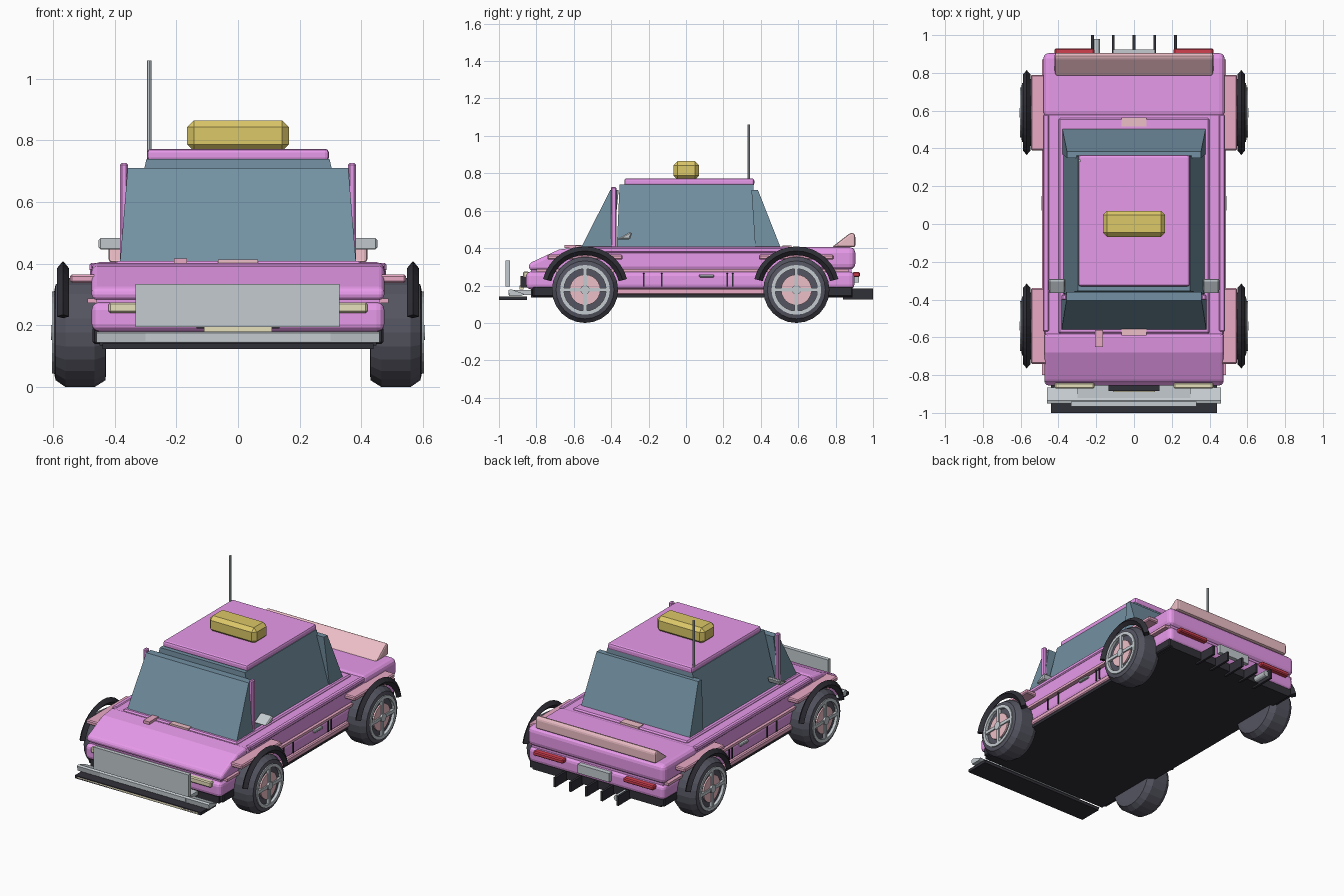
import bpy, bmesh, math
from math import sin, cos, pi

def mat(name, r, g, b):
    m = bpy.data.materials.new(name)
    m.diffuse_color = (r, g, b, 1)
    return m

PINK = mat("body_pink", 0.80, 0.32, 0.82)
ROSE = mat("rose_trim", 0.82, 0.40, 0.56)
PALE = mat("pale_rose", 0.85, 0.52, 0.57)
DARK = mat("dark_trim", 0.03, 0.03, 0.04)
TYRE = mat("tyre_slate", 0.09, 0.09, 0.12)
GLASS = mat("glass_blue", 0.17, 0.28, 0.36)
STEEL = mat("steel", 0.55, 0.60, 0.63)
AMBER = mat("amber", 0.72, 0.58, 0.14)
CREAM = mat("cream", 0.80, 0.75, 0.50)
RED = mat("red", 0.65, 0.05, 0.08)

def finish(name, bm, m, bevel=0.0, seg=1):
    bmesh.ops.recalc_face_normals(bm, faces=bm.faces)
    me = bpy.data.meshes.new(name)
    bm.to_mesh(me)
    bm.free()
    o = bpy.data.objects.new(name, me)
    bpy.context.collection.objects.link(o)
    me.materials.append(m)
    if bevel:
        b = o.modifiers.new("Bevel", 'BEVEL')
        b.width, b.segments, b.limit_method = bevel, seg, 'ANGLE'
    return o

def loft(name, rings, m, bevel=0.0, seg=1):
    """Skin a list of equal-length point rings and cap both ends."""
    bm = bmesh.new()
    rs = [[bm.verts.new(p) for p in r] for r in rings]
    n = len(rs[0])
    for a, b in zip(rs, rs[1:]):
        for i in range(n):
            j = (i + 1) % n
            bm.faces.new((a[i], a[j], b[j], b[i]))
    bm.faces.new(rs[0])
    bm.faces.new(rs[-1])
    return finish(name, bm, m, bevel, seg)

def prism(name, prof, x0, x1, m, bevel=0.0, seg=1):
    """Extrude a (y, z) side profile along x."""
    return loft(name, [[(x, y, z) for y, z in prof] for x in (x0, x1)], m, bevel, seg)

def box(name, x0, x1, y0, y1, z0, z1, m, bevel=0.0, seg=1):
    return prism(name, [(y0, z0), (y1, z0), (y1, z1), (y0, z1)], x0, x1, m, bevel, seg)

def lathe(name, prof, sx, cy, cz, m, n=24):
    """Revolve (radius, x) points about a wheel axle."""
    return loft(name, [[(sx * x, cy + r * cos(2 * pi * i / n), cz + r * sin(2 * pi * i / n))
                        for i in range(n)] for r, x in prof], m)

# Floor and body shells
box("floor_pan", -0.45, 0.45, -0.83, 0.89, 0.135, 0.20, DARK)
box("lower_body", -0.475, 0.475, -0.855, 0.90, 0.18, 0.275, PINK, 0.025, 3)
box("body_seam", -0.46, 0.46, -0.83, 0.885, 0.26, 0.30, PINK)
prism("hood", [(-0.84, 0.282), (-0.58, 0.282), (-0.58, 0.405), (-0.68, 0.392), (-0.84, 0.318)],
      -0.475, 0.475, PINK, 0.025, 3)
box("door_body", -0.475, 0.475, -0.60, 0.60, 0.282, 0.398, PINK, 0.02, 2)
box("cabin_base", -0.40, 0.40, -0.58, 0.56, 0.38, 0.409, PINK, 0.008)
box("rear_deck", -0.48, 0.48, 0.565, 0.905, 0.285, 0.405, PINK, 0.03, 3)

# Cabin glass
def taper(name, base, top, m):
    rect = lambda x, y0, y1, z: [(-x, y0, z), (x, y0, z), (x, y1, z), (-x, y1, z)]
    return loft(name, [rect(*base), rect(*top)], m)

taper("side_windows", (0.375, -0.37, 0.375, 0.405), (0.297, -0.355, 0.36, 0.74), GLASS)
taper("windshield", (0.383, -0.56, -0.39, 0.405), (0.358, -0.405, -0.36, 0.71), GLASS)
taper("rear_window", (0.38, 0.37, 0.505, 0.405), (0.355, 0.35, 0.385, 0.71), GLASS)
box("roof", -0.295, 0.295, -0.33, 0.365, 0.733, 0.773, PINK, 0.012, 2)
box("roof_light", -0.165, 0.165, -0.068, 0.07, 0.765, 0.865, AMBER, 0.022)
loft("antenna", [[(-0.288 + 0.007 * cos(i * pi / 4), 0.335 + 0.007 * sin(i * pi / 4), z)
                  for i in range(8)] for z in (0.74, 1.06)], STEEL)

# Small vents on the cowl and deck
box("cowl_vent", -0.065, 0.065, -0.59, -0.55, 0.40, 0.413, PALE)
box("hood_vent", -0.207, -0.165, -0.65, -0.56, 0.40, 0.417, ROSE)
box("deck_vent", -0.065, 0.065, 0.515, 0.565, 0.40, 0.413, PALE)

# Rear spoiler, plate, exhaust and diffuser
prism("spoiler", [(0.78, 0.405), (0.905, 0.405), (0.905, 0.47), (0.89, 0.485), (0.87, 0.475)],
      -0.42, 0.42, PALE, 0.012, 2)
box("rear_plate", -0.11, 0.11, 0.895, 0.925, 0.215, 0.27, STEEL)
for i in range(-2, 3):
    box("diffuser_fin", i * 0.11 - 0.007, i * 0.11 + 0.007, 0.84, 1.0, 0.125, 0.185, DARK)
loft("exhaust", [[(-0.2 + 0.019 * cos(i * pi / 6), y, 0.16 + 0.019 * sin(i * pi / 6))
                  for i in range(12)] for y in (0.86, 0.98)], STEEL)

# Nose: push plate, bumper bar, splitter, grille
box("push_plate", -0.333, 0.33, -0.965, -0.94, 0.195, 0.335, STEEL)
prism("bumper_bar", [(-0.95, 0.175), (-0.935, 0.18), (-0.865, 0.155), (-0.88, 0.145), (-0.945, 0.145)],
      -0.46, 0.46, STEEL)
box("bumper_mount", -0.30, 0.30, -0.95, -0.83, 0.15, 0.175, STEEL)
box("splitter", -0.44, 0.44, -1.0, -0.85, 0.123, 0.141, DARK)
box("splitter_lip", -0.42, 0.42, -1.0, -0.985, 0.124, 0.135, CREAM)
box("grille", -0.135, 0.135, -0.885, -0.84, 0.19, 0.25, DARK)
box("front_plate", -0.11, 0.11, -0.89, -0.87, 0.18, 0.20, CREAM)

for s in (-1, 1):
    # Lights
    box("headlight", s * 0.21, s * 0.42, -0.872, -0.84, 0.24, 0.275, CREAM, 0.006)
    box("tail_light", s * 0.21, s * 0.42, 0.89, 0.93, 0.245, 0.272, RED, 0.006)
    # Windshield posts and mirrors
    box("windshield_post", s * 0.357, s * 0.383, -0.402, -0.372, 0.40, 0.727, PINK, 0.006)
    prism("mirror", [(-0.37, 0.447), (-0.30, 0.447), (-0.288, 0.483), (-0.305, 0.483)],
          s * 0.365, s * 0.452, STEEL, 0.006)
    # Sides: trim, sills, door seams, handles
    box("shoulder_rail", s * 0.45, s * 0.482, -0.57, 0.58, 0.375, 0.403, PINK, 0.006)
    box("side_trim", s * 0.46, s * 0.488, -0.80, 0.87, 0.272, 0.288, ROSE)
    box("sill", s * 0.43, s * 0.485, -0.38, 0.42, 0.152, 0.185, ROSE, 0.006)
    box("sill_base", s * 0.43, s * 0.475, -0.38, 0.42, 0.135, 0.155, DARK)
    for y in (-0.225, -0.13, 0.22, 0.25):
        box("door_seam", s * 0.46, s * 0.48, y - 0.004, y + 0.004, 0.195, 0.268, DARK)
    box("door_handle", s * 0.46, s * 0.49, 0.07, 0.15, 0.244, 0.26, STEEL, 0.004)
    for y0, y1 in ((-0.82, -0.70), (0.72, 0.89)):
        box("corner_skirt", s * 0.40, s * 0.472, y0, y1, 0.14, 0.195, DARK, 0.006)

    for cy in (-0.54, 0.59):
        cz = 0.177
        # Wheel, rim ring, hub disc and cross spokes
        lathe("tyre", [(0.13, 0.428), (0.155, 0.43), (0.177, 0.465), (0.177, 0.56), (0.155, 0.592),
                       (0.132, 0.597), (0.125, 0.585)], s, cy, cz, TYRE)
        lathe("rim_ring", [(0.113, 0.58), (0.133, 0.58), (0.133, 0.603), (0.113, 0.603), (0.113, 0.58)],
              s, cy, cz, STEEL)
        lathe("hub_disc", [(0.082, 0.58), (0.082, 0.594)], s, cy, cz, PALE)
        lathe("hub_cap", [(0.025, 0.58), (0.025, 0.607)], s, cy, cz, STEEL, 12)
        box("spoke", s * 0.58, s * 0.602, cy - 0.12, cy + 0.12, cz - 0.01, cz + 0.01, STEEL)
        box("spoke", s * 0.58, s * 0.602, cy - 0.01, cy + 0.01, cz - 0.12, cz + 0.12, STEEL)
        # Fender top slab and diamond-section arch flare
        box("fender", s * 0.45, s * 0.545, cy - 0.20, cy + 0.20, 0.338, 0.365, ROSE, 0.006)
        arc = []
        for k in range(15):
            a = pi * (0.08 + 0.84 * k / 14)
            arc.append([(s * x, cy + r * cos(a), cz + r * sin(a)) for r, x in
                        ((0.186, 0.568), (0.208, 0.588), (0.232, 0.568), (0.208, 0.548))])
        loft("arch_flare", arc, DARK)
